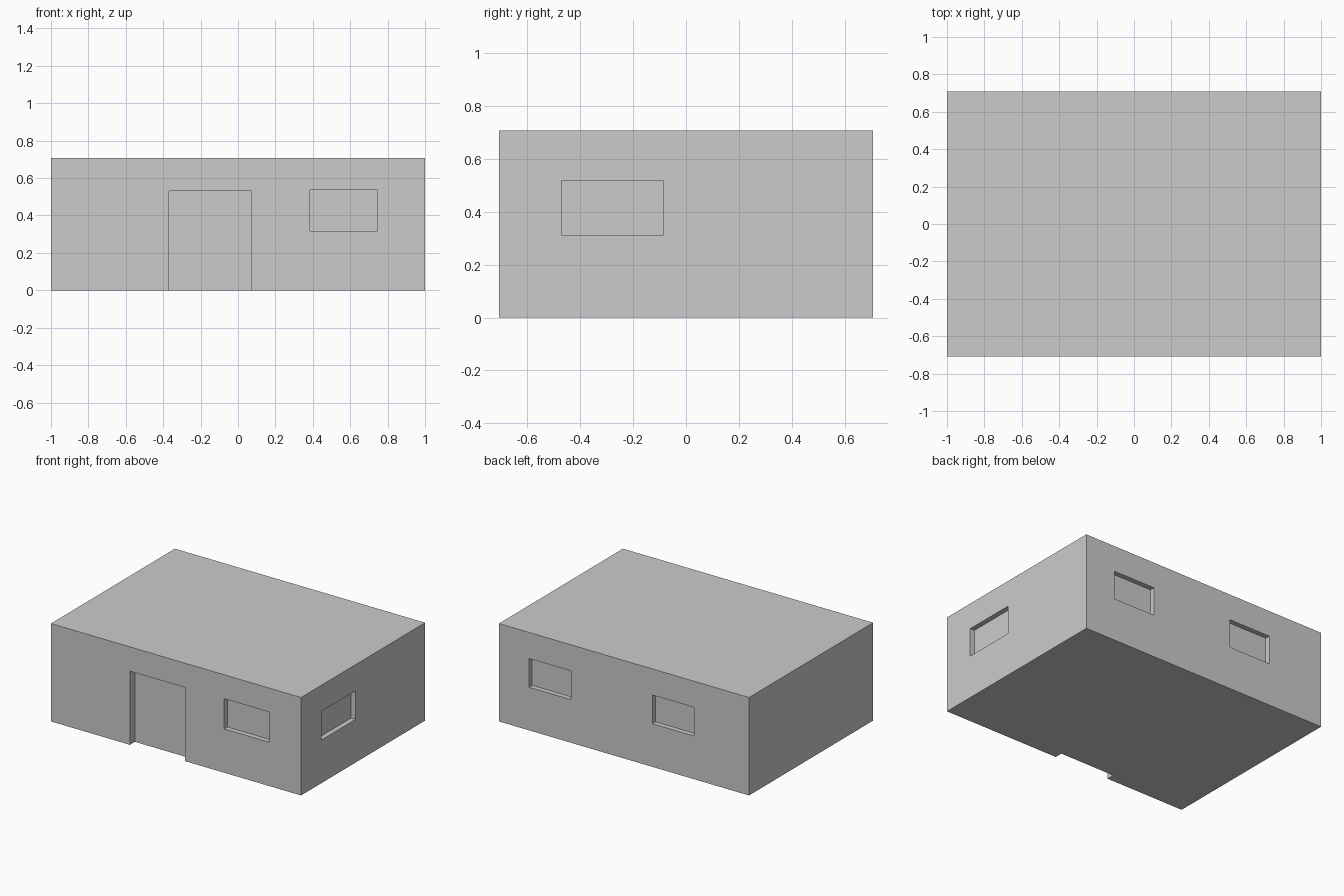
import bpy

if "Cube" in bpy.data.objects:
    bpy.data.objects.remove(bpy.data.objects["Cube"])

W, D, H = 1.0, 0.708, 0.708   # half width, half depth, full height
REVEAL = 0.036                # window recess depth
DOOR_REVEAL = 0.057


def box(name, x0, x1, y0, y1, z0, z1):
    bpy.ops.mesh.primitive_cube_add(
        size=1, location=((x0 + x1) / 2, (y0 + y1) / 2, (z0 + z1) / 2))
    ob = bpy.context.object
    ob.name = name
    ob.scale = (x1 - x0, y1 - y0, z1 - z0)
    bpy.ops.object.transform_apply(location=True, rotation=False, scale=True)
    return ob


# Solid building block
house = box("house_body", -W, W, -D, D, 0, H)

# Door and window recesses, each cutter poking out past the wall
cutters = [
    box("door_cutter", -0.369, 0.073, -D - 0.1, -D + DOOR_REVEAL, -0.1, 0.532),
    box("front_window_cutter", 0.385, 0.745, -D - 0.1, -D + REVEAL, 0.317, 0.535),
    box("right_window_cutter", W - REVEAL, W + 0.1, -0.472, -0.086, 0.312, 0.519),
]
for x0, x1 in ((0.423, 0.76), (-0.559, -0.226)):
    cutters.append(box("back_window_cutter", x0, x1, D - REVEAL, D + 0.1, 0.312, 0.519))

# Cut the recesses
bpy.context.view_layer.objects.active = house
for cutter in cutters:
    cutter.hide_render = True
    mod = house.modifiers.new(cutter.name, 'BOOLEAN')
    mod.operation = 'DIFFERENCE'
    mod.solver = 'EXACT'
    mod.object = cutter
    bpy.ops.object.modifier_apply(modifier=mod.name)
for cutter in cutters:
    bpy.data.objects.remove(cutter, do_unlink=True)
